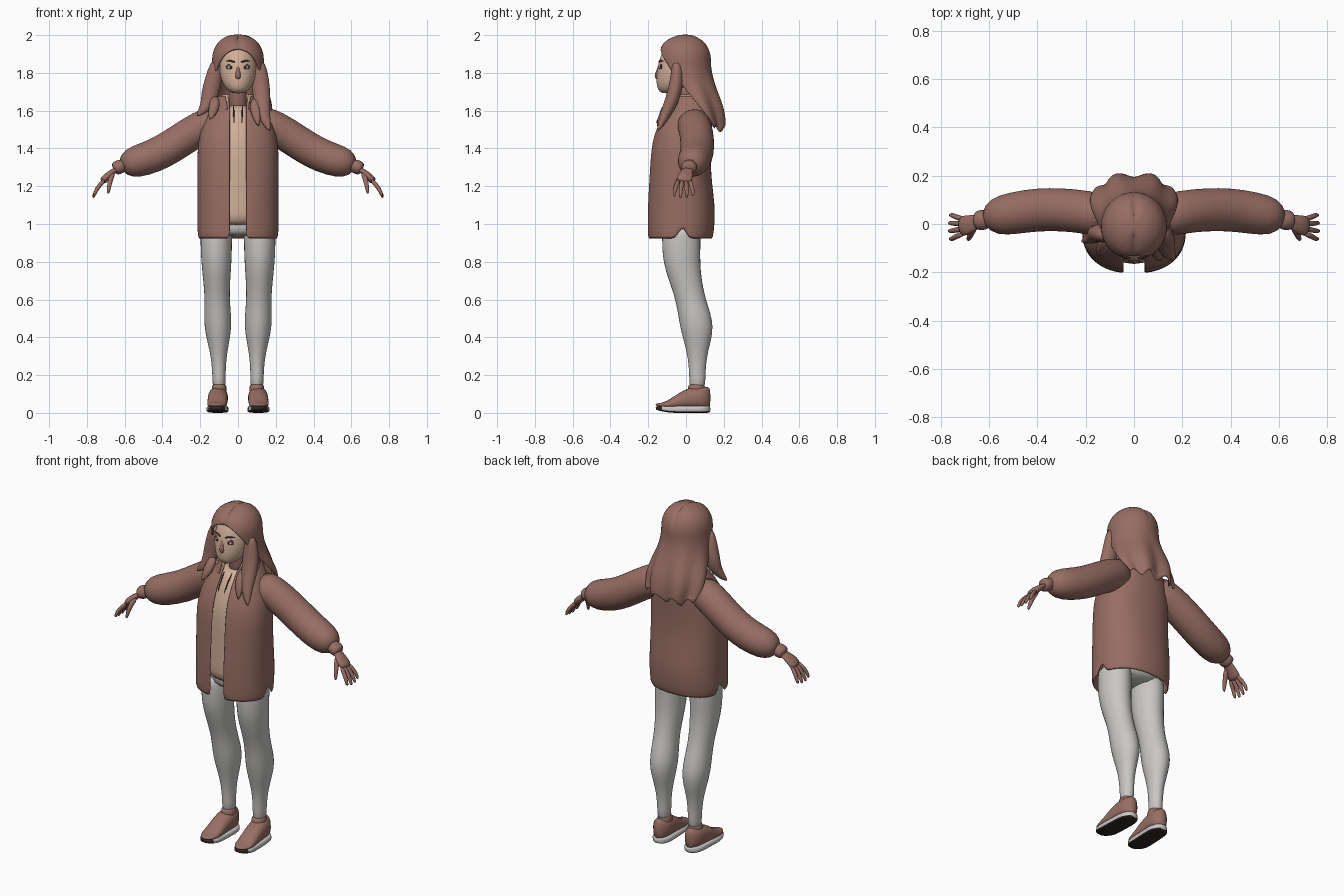
import bpy, bmesh
from math import sin, cos, pi, asin, exp, copysign, sqrt
from mathutils import Vector

cube = bpy.data.objects.get("Cube")
if cube:
    bpy.data.objects.remove(cube)


def material(name, red, green, blue):
    mat = bpy.data.materials.new(name)
    mat.use_nodes = True
    mat.diffuse_color = (red, green, blue, 1)
    shader = next(node for node in mat.node_tree.nodes if node.type == 'BSDF_PRINCIPLED')
    shader.inputs["Base Color"].default_value = (red, green, blue, 1)
    return mat


brown = material("clay brown", .31, .155, .125)
beige = material("warm beige", .64, .43, .32)
grey = material("light grey", .58, .57, .55)
dark = material("near black", .03, .02, .02)
umber = material("dark umber", .09, .045, .04)


# Shaping rules
def spans(count, low=0, high=1):
    return [low + (high - low) * i / (count - 1) for i in range(count)]


def ramp(value, low, high):
    return min(max((value - low) / (high - low), 0), 1)


def smooth(value, low, high):
    t = ramp(value, low, high)
    return t * t * (3 - 2 * t)


def bump(value, centre, spread):
    return exp(-((value - centre) / spread) ** 2)


def power(value, exponent):
    return copysign(abs(value) ** exponent, value)


def finish(name, bm, materials, mirror=False, thickness=0, subdivide=True):
    bmesh.ops.remove_doubles(bm, verts=bm.verts, dist=.0002)
    bmesh.ops.recalc_face_normals(bm, faces=bm.faces)
    mesh = bpy.data.meshes.new(name)
    bm.to_mesh(mesh)
    bm.free()
    for mat in materials:
        mesh.materials.append(mat)
    mesh.shade_smooth()
    part = bpy.data.objects.new(name, mesh)
    bpy.context.collection.objects.link(part)
    if mirror:
        part.modifiers.new("Mirror", 'MIRROR').use_mirror_merge = False
    if thickness:
        solid = part.modifiers.new("Solidify", 'SOLIDIFY')
        solid.thickness, solid.offset = thickness, 0
    if subdivide:
        part.modifiers.new("Subdivision", 'SUBSURF').levels = 1


def loft(name, rings, mat, axis=(1, 0, 0), level=False, sides=16, exponent=1, rule=None, extra=(), **options):
    """Skin oval rings given as (centre, half width, half height)."""
    bm = bmesh.new()
    path = [Vector(ring[0]) for ring in rings]
    axis = Vector(axis)
    loops = []
    for i, (centre, wide, tall) in enumerate(rings):
        along = path[min(i + 1, len(path) - 1)] - path[max(i - 1, 0)]
        along = Vector((0, 0, 1)) if level else along.normalized()
        across = (axis - along * axis.dot(along)).normalized()
        up = along.cross(across)
        angles = [2 * pi * k / sides for k in range(sides)]
        loops.append([bm.verts.new(path[i] + across * wide * power(cos(a), exponent)
                                   + up * tall * power(sin(a), exponent)) for a in angles])
    for lower, upper in zip(loops, loops[1:]):
        for k in range(sides):
            j = (k + 1) % sides
            bm.faces.new((lower[k], lower[j], upper[j], upper[k]))
    bm.faces.new(loops[0])
    bm.faces.new(loops[-1])
    if rule:
        bmesh.ops.recalc_face_normals(bm, faces=bm.faces)
        for face in bm.faces:
            face.material_index = rule(face)
    finish(name, bm, [mat, *extra], **options)


def tube(name, points, radius, mat, flat=1, **options):
    """Round or flattened tube whose radius is a rule along its length."""
    sizes = [radius(t) for t in spans(len(points))]
    loft(name, [(p, r, r * flat) for p, r in zip(points, sizes)], mat, **options)


def column(name, heights, rule, mat, **options):
    """Upright form; the rule turns a height into x, y, half width, half depth."""
    rings = []
    for z in heights:
        x, y, wide, deep = rule(z)
        rings.append(((x, y, z), wide, deep))
    loft(name, rings, mat, level=True, **options)


def shell(name, rows, mat, sides=64, exponent=1, cap=False, shape=None, **options):
    """Wrap rows of (height, half width, front, back, half opening angle)."""
    bm = bmesh.new()
    loops = []
    for i, (z, wide, front, back, gap) in enumerate(rows):
        loop = []
        for a in spans(sides + 1, gap, 2 * pi - gap):
            depth = (front + back) / 2 - (back - front) / 2 * power(cos(a), exponent)
            point = Vector((wide * power(sin(a), exponent), depth, z))
            loop.append(bm.verts.new(shape(point, a, i / (len(rows) - 1)) if shape else point))
        loops.append(loop)
    for upper, lower in zip(loops, loops[1:]):
        for k in range(sides):
            bm.faces.new((upper[k], upper[k + 1], lower[k + 1], lower[k]))
    if cap:
        bm.faces.new(loops[0][:-1])
    finish(name, bm, [mat], **options)


def ball(name, centre, size, mat, **options):
    bm = bmesh.new()
    bmesh.ops.create_uvsphere(bm, u_segments=16, v_segments=10, radius=1)
    for vert in bm.verts:
        vert.co = Vector(centre) + vert.co * Vector(size)
    finish(name, bm, [mat], subdivide=False, **options)


# Legs and hips
def leg(z):
    wide = .035 + .05 * smooth(z, .3, .9) + .03 * bump(z, .45, .13)
    return .1 + .015 * smooth(z, .1, .9), .06 - .085 * smooth(z, .4, .85), wide, wide * 1.22


column("leg", spans(14, .12, 1), leg, grey, mirror=True)
column("hips", spans(4, .93, 1.1), lambda z: (0, -.02, .18 * ramp(z, .86, .96), .11), grey)


# Shoes
def shoe(name, width, base, top, mat, **options):
    rings = []
    for t in spans(10, .01, .99):
        ends = sqrt(1 - abs(2 * t - 1) ** 5)
        low, high = base + .015 * smooth(t, .7, 1), top(t)
        rings.append(((.102 + .012 * t, .135 - .3 * t, (low + high) / 2), width * ends, (high - low) / 2))
    loft(name, rings, mat, mirror=True, **options)


shoe("shoe_upper", .054, .02, lambda t: .14 - .09 * smooth(t, .25, .95), brown, exponent=.85)
shoe("shoe_sole", .058, 0, lambda t: .038, grey, exponent=.5, extra=[dark],
     rule=lambda face: int(face.normal.z < -.5 or face.calc_center_median().y < -.12))
column("shoe_collar", spans(3, .08, .16), lambda z: (.1, .056, .04, .047), brown, mirror=True)


# Shirt and drawstrings
def shirt(z):
    taper = ramp(z, 1.35, 1.7) ** 2
    return 0, -.02 + .04 * taper, .17 - .12 * taper, .145 - .09 * taper


column("shirt", spans(10, .98, 1.64), shirt, beige, sides=32)
tube("drawstring", [(.025, -.09, 1.63), (.022, -.135, 1.58), (.02, -.16, 1.53)],
     lambda t: .004, umber, sides=8, mirror=True)


# Jacket with open front and side slits in the hem
def jacket(z):
    taper = ramp(z, 1.4, 1.68) ** 2
    wide = .21 - .13 * taper
    front = -.2 + .03 * ramp(z, 1.1, 1.6) + .13 * taper
    back = .125 + .025 * bump(z, 1.05, .15) + .01 * bump(z, 1.55, .1)
    return z, wide, front, back, asin((.042 / wide) ** 1.15)


def hem(point, angle, t):
    if t == 0:
        point.z += .07 * bump(point.y, -.02, .022)
    return point


shell("jacket_body", [jacket(z) for z in spans(9, .92, 1.66)], brown, exponent=.87, shape=hem, thickness=.01)
for name, mat, inset in (("collar", brown, 0), ("collar_lining", beige, .02)):
    shell(name, [(1.6 + .08 * t + inset / 2, .13 - .03 * t - inset, inset - .11 + .04 * t,
                  .13 - .02 * t - inset, .4 + .3 * t) for t in spans(3)], mat, sides=32, thickness=.01)

# Sleeves and cuffs
sideways = (0, 1, 0)
tube("sleeve", [(.1, .03, 1.55), (.2, .05, 1.51), (.3, .06, 1.445), (.4, .06, 1.38), (.5, .045, 1.34),
                (.58, .03, 1.32), (.62, .02, 1.305)],
     lambda t: .09 - .055 * t ** 9, brown, axis=sideways, sides=24, mirror=True)
tube("cuff", [(.6, .02, 1.315), (.62, .018, 1.306), (.64, .015, 1.297), (.66, .014, 1.287)],
     lambda t: .036 + .008 * sin(pi * t), brown, flat=.88, axis=sideways, mirror=True)

# Hands
tube("palm", [(.63, .015, 1.3), (.665, .005, 1.275), (.695, -.006, 1.25), (.722, -.01, 1.22)],
     lambda t: .026 + .017 * smooth(t, 0, .7), brown, flat=.48, axis=sideways, mirror=True)
for i, name in enumerate(("index", "middle", "ring", "little")):
    root, tip, lift = .02 * i - .04, .033 * i - .062, .008 * abs(i - 1.4)
    tube(name + "_finger", [(.705, root, 1.235), (.738, (root + tip) / 2, 1.2), (.758 - lift / 2, tip, 1.165 + lift),
                            (.77 - lift / 2, tip, 1.133 + lift)],
         lambda t: .0125 - .005 * t ** 3, brown, axis=sideways, sides=8, mirror=True)
tube("thumb", [(.66, -.012, 1.275), (.676, -.04, 1.235), (.683, -.058, 1.195), (.688, -.066, 1.158)],
     lambda t: .016 - .009 * t * t, brown, axis=sideways, sides=8, mirror=True)


# Head and neck
def head(z):
    t = ramp(z, 1.685, 1.975)
    wide = .1 * sin(pi * t) ** .4
    return 0, -.03 - .07 * (1 - t) ** 3, wide, wide * 1.12


column("head", spans(12, 1.69, 1.97), head, beige, sides=24)
tube("neck", [(0, .01, 1.58), (0, -.005, 1.66), (0, -.03, 1.76)], lambda t: .06 - .015 * smooth(t, 0, .5), brown)
tube("nose", [(0, -.136, 1.85), (0, -.147, 1.81), (0, -.154, 1.783), (0, -.145, 1.766)],
     lambda t: .009 + .009 * bump(t, .7, .25), brown, sides=12)
ball("upper_lip", (0, -.139, 1.739), (.026, .009, .006), umber)
ball("lower_lip", (0, -.138, 1.729), (.021, .01, .007), brown)
ball("eye_socket", (.038, -.131, 1.832), (.025, .008, .017), umber, mirror=True)
ball("eye_white", (.038, -.135, 1.829), (.018, .008, .01), grey, mirror=True)
ball("iris", (.037, -.141, 1.829), (.008, .004, .009), dark, mirror=True)
tube("eyebrow", [(.014, -.144, 1.855), (.04, -.138, 1.867), (.066, -.118, 1.86)],
     lambda t: .006 - .003 * t, umber, axis=sideways, sides=8, mirror=True)
ball("ear", (.1, -.005, 1.8), (.014, .022, .035), brown, mirror=True)


# Hair with centre parting and wavy ends
def hair(t):
    dome = sqrt(1 - (1 - ramp(t, 0, .25)) ** 2)
    wide = .13 * dome + .04 * bump(t, .8, .25)
    front, back = -.15 * dome + .2 * t ** 3, .125 * dome + .075 * smooth(t, .3, .9)
    return 2.005 - .5 * t, wide, front, back, 1.9 * sqrt(ramp(t, .14, 1))


def strands(point, angle, t):
    wave = .012 * smooth(t, .3, 1) * cos(7 * angle)
    parting = .014 * bump(point.x, 0, .012) * (t < .2)
    ends = .02 * cos(9 * angle) * (t == 1)
    return point + Vector((wave * sin(angle), -wave * cos(angle), ends - parting))


shell("hair", [hair(t) for t in spans(18, .01)], brown, sides=72, cap=True, shape=strands, thickness=.014)


def lock(name, width, *points):
    tube(name, points, lambda t: width * sin(pi * (.2 + .77 * t)) ** .8, brown, flat=.8)


lock("front_hair_left", .05, (.11, -.05, 1.87), (.12, -.045, 1.76), (.125, -.07, 1.66),
     (.135, -.115, 1.57), (.17, -.15, 1.49))
lock("front_hair_left_tip", .035, (.09, -.07, 1.67), (.09, -.115, 1.6), (.11, -.155, 1.515))
lock("front_hair_right", .05, (-.11, -.05, 1.87), (-.13, -.04, 1.76), (-.15, -.035, 1.68),
     (-.165, -.055, 1.62), (-.22, -.075, 1.57))
lock("front_hair_right_tip", .035, (-.12, -.05, 1.68), (-.125, -.1, 1.61), (-.15, -.13, 1.55))
